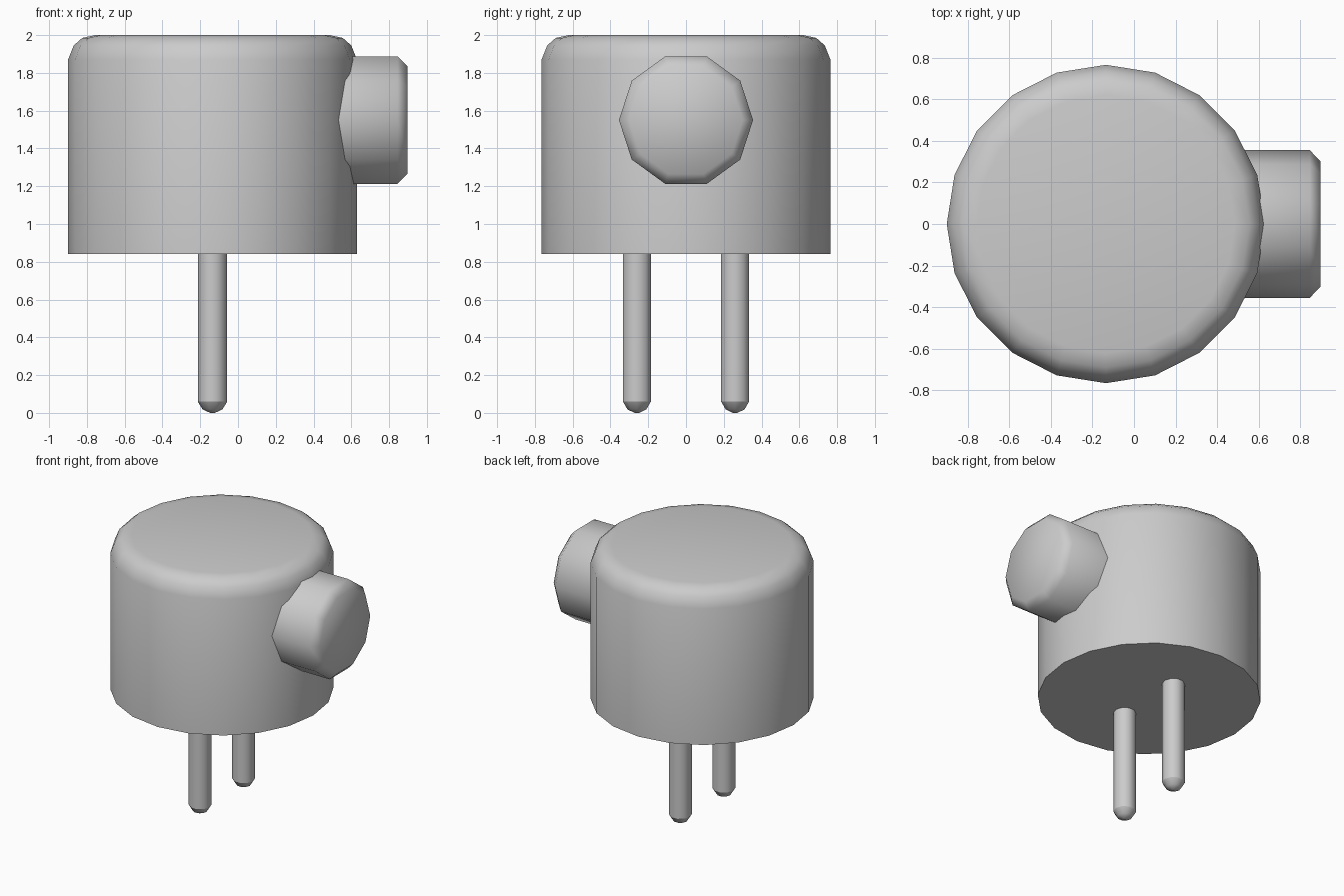
import bpy, bmesh
from math import cos, sin, pi, radians
from mathutils import Matrix

cube = bpy.data.objects.get("Cube")
if cube:
    bpy.data.objects.remove(cube)

grey = bpy.data.materials.new("plain grey")
grey.use_nodes = True
colour = (0.6, 0.6, 0.6, 1)
grey.diffuse_color = colour
grey.node_tree.nodes["Principled BSDF"].inputs["Base Color"].default_value = colour


def lathe(name, profile, sides, matrix, sharp_rings=(), turn=0.0):
    """Smooth solid of revolution around local z from (radius, height) rings."""
    bm = bmesh.new()
    rings = []
    for r, z in profile:
        angles = [turn + 2 * pi * i / sides for i in range(sides)]
        rings.append([bm.verts.new((r * cos(a), r * sin(a), z)) for a in angles])
    for low, high in zip(rings, rings[1:]):
        for i in range(sides):
            j = (i + 1) % sides
            bm.faces.new((low[i], low[j], high[j], high[i]))
    bm.faces.new(rings[0][::-1])
    bm.faces.new(rings[-1])
    for f in bm.faces:
        f.smooth = True
    for k in sharp_rings:
        for i in range(sides):
            bm.edges.get((rings[k][i], rings[k][(i + 1) % sides])).smooth = False
    mesh = bpy.data.meshes.new(name)
    bm.to_mesh(mesh)
    bm.free()
    mesh.materials.append(grey)
    obj = bpy.data.objects.new(name, mesh)
    obj.matrix_world = matrix
    bpy.context.collection.objects.link(obj)
    return obj


AXIS_X = -0.135

# Drum body with a rounded top rim and a sharp flat base
lathe("body", [(0.765, 0.84), (0.765, 1.87), (0.735, 1.945), (0.69, 1.985), (0.62, 2.0)],
      20, Matrix.Translation((AXIS_X, 0, 0)), sharp_rings=(0,))

# Chamfered knob running out of the side of the body
lathe("side_knob", [(0.355, 0.4), (0.355, 0.845), (0.30, 0.897)], 10,
      Matrix.Translation((0, 0, 1.55)) @ Matrix.Rotation(radians(90), 4, "Y"),
      sharp_rings=(0,), turn=radians(18))

# Two round pins with domed tips
for name, y in (("front_pin", -0.26), ("back_pin", 0.26)):
    lathe(name, [(0.012, 0.0), (0.052, 0.018), (0.078, 0.06), (0.078, 0.9)], 10,
          Matrix.Translation((AXIS_X, y, 0)), sharp_rings=(2, 3))
